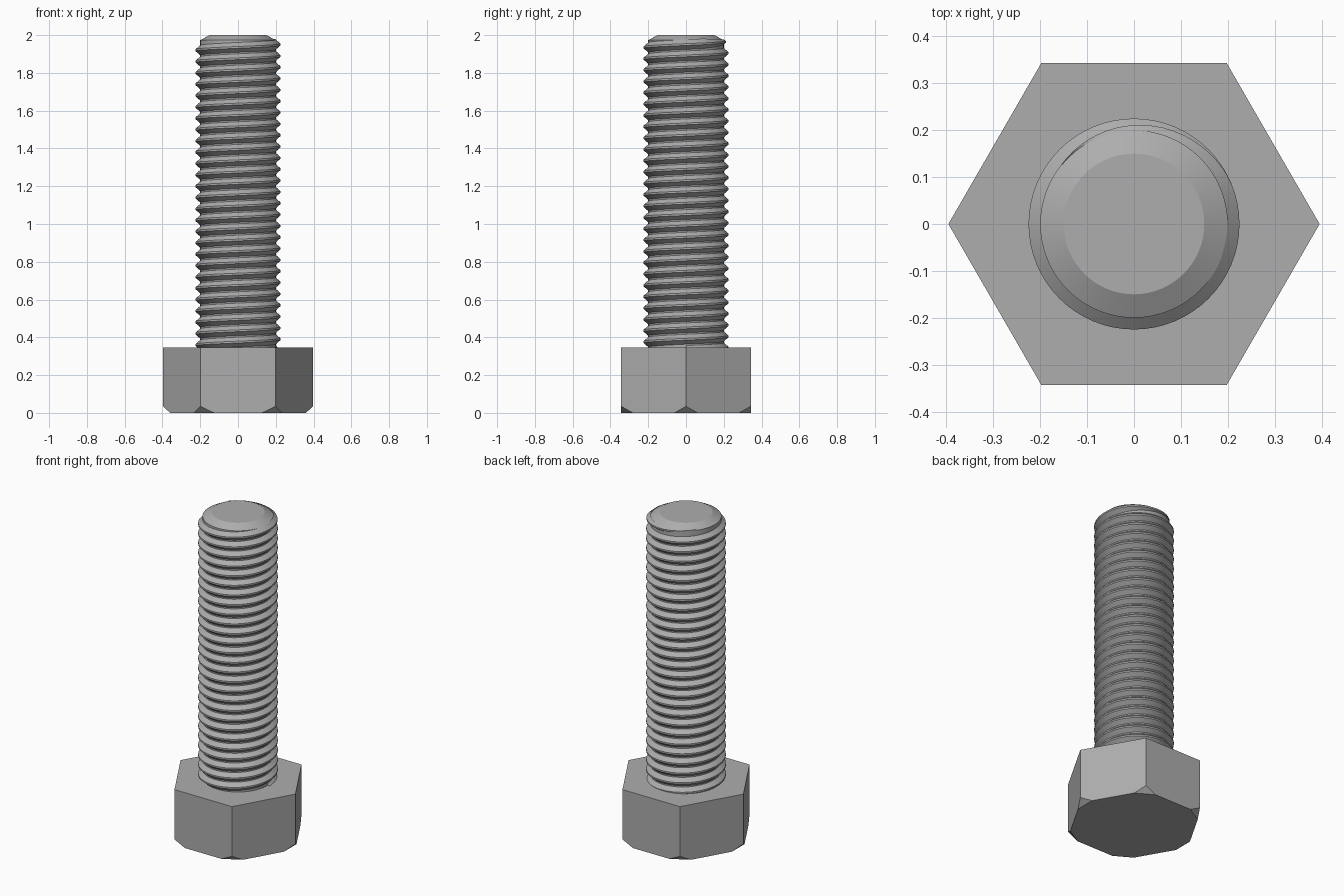
import bpy, bmesh
from math import sin, cos, pi, radians
from mathutils import Vector

cube = bpy.data.objects.get("Cube")
if cube:
    bpy.data.objects.remove(cube)

HEAD_R, HEAD_H = 0.396, 0.345
CORE_R, CREST_R = 0.2, 0.225
PITCH, SEG = 0.06, 64
TOP_CREST = 1.95          # height of the last full crest on the +x side

steel = bpy.data.materials.new("steel grey")
steel.use_nodes = True
steel.diffuse_color = (0.42, 0.42, 0.42, 1)
steel.node_tree.nodes["Principled BSDF"].inputs["Base Color"].default_value = (0.42, 0.42, 0.42, 1)


def polar(r, a, z):
    return Vector((r * cos(a), r * sin(a), z))


def make(name, bm, smooth=None):
    bmesh.ops.recalc_face_normals(bm, faces=bm.faces)
    mesh = bpy.data.meshes.new(name)
    bm.to_mesh(mesh)
    bm.free()
    mesh.materials.append(steel)
    obj = bpy.data.objects.new(name, mesh)
    bpy.context.collection.objects.link(obj)
    if smooth:
        bpy.ops.object.select_all(action='DESELECT')
        obj.select_set(True)
        bpy.context.view_layer.objects.active = obj
        bpy.ops.object.shade_smooth_by_angle(angle=radians(smooth))
    return obj


# Hexagonal head with its six lower corners cut off flat
bm = bmesh.new()
corners = [i * pi / 3 for i in range(6)]
for i, a in enumerate(corners):
    corner = polar(HEAD_R, a, 0)
    bm.verts.new(corner + Vector((0, 0, HEAD_H)))
    bm.verts.new(corner + Vector((0, 0, 0.035)))
    for n in (i - 1, i + 1):
        bm.verts.new(corner.lerp(polar(HEAD_R, corners[n % 6], 0), 0.18))
bmesh.ops.convex_hull(bm, input=bm.verts)
bmesh.ops.dissolve_limit(bm, angle_limit=0.01, verts=bm.verts, edges=bm.edges)
make("hex_head", bm)

# Round shank with a chamfered tip
bm = bmesh.new()
rings = [[bm.verts.new(polar(r, 2 * pi * s / SEG, z)) for s in range(SEG)]
         for r, z in ((CORE_R, HEAD_H - 0.02), (CORE_R, 1.973), (0.15, 2.0))]
for low, high in zip(rings, rings[1:]):
    for s in range(SEG):
        t = (s + 1) % SEG
        bm.faces.new((low[s], low[t], high[t], high[s]))
bm.faces.new(rings[0])
bm.faces.new(rings[-1])
make("shank", bm, 25)

# Right-handed helical ridge that fades into the shank at its upper end
bm = bmesh.new()
turns = int((TOP_CREST - HEAD_H) / PITCH) + 1
fade = int(SEG * 0.4)
previous = None
for s in range(-turns * SEG, fade + 1):
    a = 2 * pi * s / SEG
    z = TOP_CREST + PITCH * s / SEG
    k = min(1, max(0, (fade - s) / (fade - SEG * 0.07)))
    crest = CORE_R + (CREST_R - CORE_R) * k
    profile = ((CORE_R - 0.001, -0.45), (crest, -0.08), (crest, 0.08), (CORE_R - 0.001, 0.45))
    ring = [bm.verts.new(polar(r, a, z + h * PITCH * (k if abs(h) > 0.2 else 1)))
            for r, h in profile]
    if previous:
        for j in range(3):
            bm.faces.new((previous[j], ring[j], ring[j + 1], previous[j + 1]))
    previous = ring
make("thread", bm, 25)
